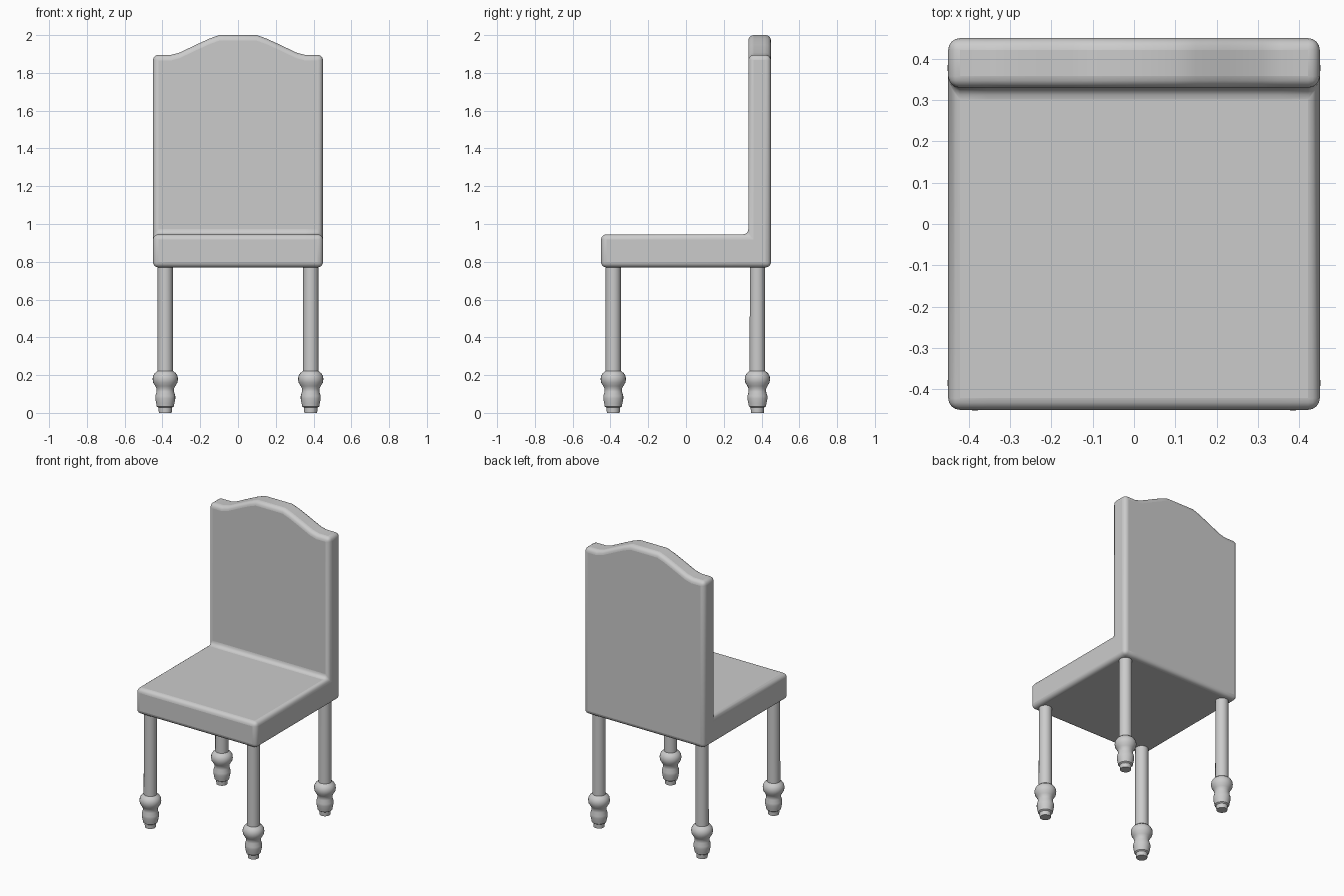
import bpy, bmesh, math

if "Cube" in bpy.data.objects:
    bpy.data.objects.remove(bpy.data.objects["Cube"])


def finish(name, bm, angle):
    bmesh.ops.recalc_face_normals(bm, faces=bm.faces)
    mesh = bpy.data.meshes.new(name)
    bm.to_mesh(mesh)
    bm.free()
    ob = bpy.data.objects.new(name, mesh)
    bpy.context.collection.objects.link(ob)
    bpy.ops.object.select_all(action='DESELECT')
    ob.select_set(True)
    bpy.context.view_layer.objects.active = ob
    bpy.ops.object.shade_smooth_by_angle(angle=math.radians(angle))
    return ob


# Upholstered seat and back: L-shaped section swept across x with a crested top
half_crest = [(0.45, 1.895), (0.355, 1.895), (0.31, 1.907), (0.22, 1.95),
              (0.15, 1.982), (0.10, 2.0)]
crest = [(-x, z) for x, z in half_crest] + half_crest[::-1]
bm = bmesh.new()
rings = []
for x, top in crest:
    section = [(-0.45, 0.77), (0.45, 0.77), (0.45, top),
               (0.33, top), (0.33, 0.945), (-0.45, 0.945)]
    rings.append([bm.verts.new((x, y, z)) for y, z in section])
for a, b in zip(rings, rings[1:]):
    for i in range(6):
        j = (i + 1) % 6
        bm.faces.new((a[i], a[j], b[j], b[i]))
bm.faces.new(rings[0])
bm.faces.new(rings[-1])
body = finish("seat_and_back", bm, 40)
bevel = body.modifiers.new("soft_edges", 'BEVEL')
bevel.width = 0.028
bevel.segments = 4
bevel.limit_method = 'ANGLE'
bevel.angle_limit = math.radians(50)
bevel.use_clamp_overlap = False

# Turned legs: (radius, height) profile spun around z
profile = [(0.034, 0.0), (0.036, 0.028), (0.045, 0.034), (0.048, 0.05),
           (0.053, 0.075), (0.053, 0.09), (0.046, 0.112), (0.046, 0.128),
           (0.053, 0.142), (0.064, 0.16), (0.067, 0.178), (0.065, 0.195),
           (0.056, 0.21), (0.041, 0.222), (0.04, 0.80)]
SIDES = 24


def leg(name, x, y):
    bm = bmesh.new()
    loops = []
    for r, z in profile:
        loops.append([bm.verts.new((r * math.cos(t), r * math.sin(t), z))
                      for t in (2 * math.pi * k / SIDES for k in range(SIDES))])
    for a, b in zip(loops, loops[1:]):
        for i in range(SIDES):
            j = (i + 1) % SIDES
            bm.faces.new((a[i], a[j], b[j], b[i]))
    bm.faces.new(loops[0])
    bm.faces.new(loops[-1])
    finish(name, bm, 40).location = (x, y, 0)


for side, sx in (("left", -0.385), ("right", 0.385)):
    leg("front_leg_" + side, sx, -0.385)
    leg("back_leg_" + side, sx, 0.378)
